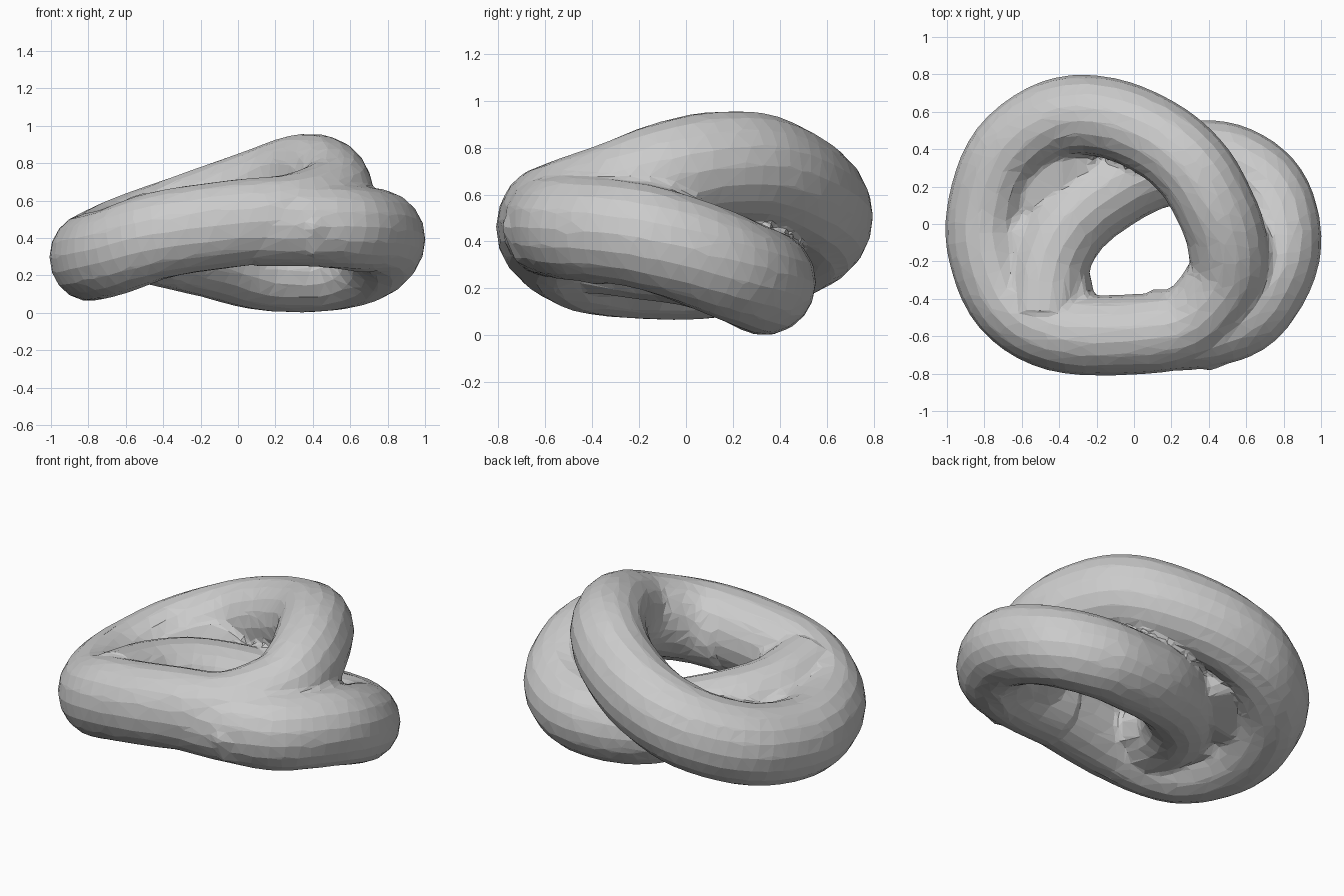
import bpy, bmesh, math
from mathutils import Vector

if "Cube" in bpy.data.objects:
    bpy.data.objects.remove(bpy.data.objects["Cube"])

SIDES = 18
bm = bmesh.new()


def smooth_path(pts, closed, steps=5):
    """Catmull-Rom samples through the path points."""
    p = [Vector(q) for q in pts]
    n = len(p)
    get = (lambda i: p[i % n]) if closed else (lambda i: p[max(0, min(n - 1, i))])
    out = []
    for i in range(n if closed else n - 1):
        a, b, c, d = get(i - 1), get(i), get(i + 1), get(i + 2)
        for s in range(steps):
            t = s / steps
            out.append(0.5 * (2 * b + (c - a) * t + (2 * a - 5 * b + 4 * c - d) * t * t
                              + (3 * b - a - 3 * c + d) * t ** 3))
    if not closed:
        out.append(p[-1])
    return out


def tube(pts, closed, wide, high):
    path = smooth_path(pts, closed)
    n = len(path)
    rings = []
    for i, c in enumerate(path):
        nxt = path[(i + 1) % n] if closed else path[min(i + 1, n - 1)]
        prv = path[i - 1] if closed else path[max(i - 1, 0)]
        t = (nxt - prv).normalized()
        side = t.cross(Vector((0, 0, 1))).normalized()
        up = side.cross(t)
        rings.append([bm.verts.new(c + wide * math.cos(a) * side + high * math.sin(a) * up)
                      for a in (2 * math.pi * k / SIDES for k in range(SIDES))])
    for i in range(n if closed else n - 1):
        a, b = rings[i], rings[(i + 1) % n]
        for k in range(SIDES):
            m = (k + 1) % SIDES
            bm.faces.new((a[k], a[m], b[m], b[k]))
    if not closed:
        bm.faces.new(rings[0][::-1])
        bm.faces.new(rings[-1])


def web(points, radius):
    """Convex filler spanning a few small balls."""
    dirs = [Vector((x, y, z)).normalized() for x in (-1, 0, 1) for y in (-1, 0, 1)
            for z in (-1, 0, 1) if (x, y, z) != (0, 0, 0)]
    verts = [bm.verts.new(Vector(p) + d * radius) for p in points for d in dirs]
    bmesh.ops.convex_hull(bm, input=verts)
    loose = [v for v in verts if v.is_valid and not v.link_faces]
    bmesh.ops.delete(bm, geom=loose, context='VERTS')


# main ring: front, left, back, high crossing, back down to the front
tube([(0, -0.59, 0.48), (-0.4, -0.575, 0.42), (-0.66, -0.42, 0.33), (-0.78, -0.15, 0.3),
      (-0.78, 0.1, 0.305), (-0.67, 0.38, 0.36), (-0.42, 0.56, 0.455), (-0.15, 0.57, 0.55),
      (0.12, 0.46, 0.645), (0.31, 0.3, 0.715), (0.43, 0.1, 0.718), (0.5, -0.1, 0.67),
      (0.49, -0.3, 0.59), (0.3, -0.53, 0.51)], True, 0.215, 0.235)

# lower loop: right lobe passing under the ring and across the inside
tube([(0.1, -0.57, 0.47), (0.38, -0.55, 0.47), (0.61, -0.46, 0.455), (0.76, -0.22, 0.43),
      (0.775, 0.0, 0.365), (0.69, 0.2, 0.285), (0.5, 0.32, 0.235), (0.28, 0.33, 0.225),
      (0.08, 0.29, 0.245), (-0.13, 0.18, 0.3), (-0.34, 0.01, 0.35), (-0.46, -0.22, 0.38),
      (-0.48, -0.5, 0.42)], False, 0.22, 0.225)

# fillers between the inner strand and the ring
web([(-0.36, 0.02, 0.34), (-0.7, 0.15, 0.32), (-0.42, 0.42, 0.4), (-0.18, 0.25, 0.32)], 0.14)
web([(-0.42, -0.12, 0.36), (-0.72, 0.0, 0.32), (-0.6, -0.4, 0.36), (-0.36, -0.42, 0.42)], 0.16)
# fillers in the fork at the front right
web([(0.48, -0.22, 0.58), (0.72, -0.28, 0.46), (0.4, -0.52, 0.52), (0.54, -0.08, 0.58)], 0.18)
web([(0.4, -0.58, 0.46), (0.68, -0.36, 0.42)], 0.21)

bmesh.ops.recalc_face_normals(bm, faces=bm.faces[:])
me = bpy.data.meshes.new("knotted_ring")
bm.to_mesh(me)
bm.free()
ob = bpy.data.objects.new("knotted_ring", me)
bpy.context.collection.objects.link(ob)

# fuse everything and reduce to flat facets
rm = ob.modifiers.new("fuse", 'REMESH')
rm.mode = 'VOXEL'
rm.voxel_size = 0.022
dc = ob.modifiers.new("facets", 'DECIMATE')
dc.ratio = 0.07
